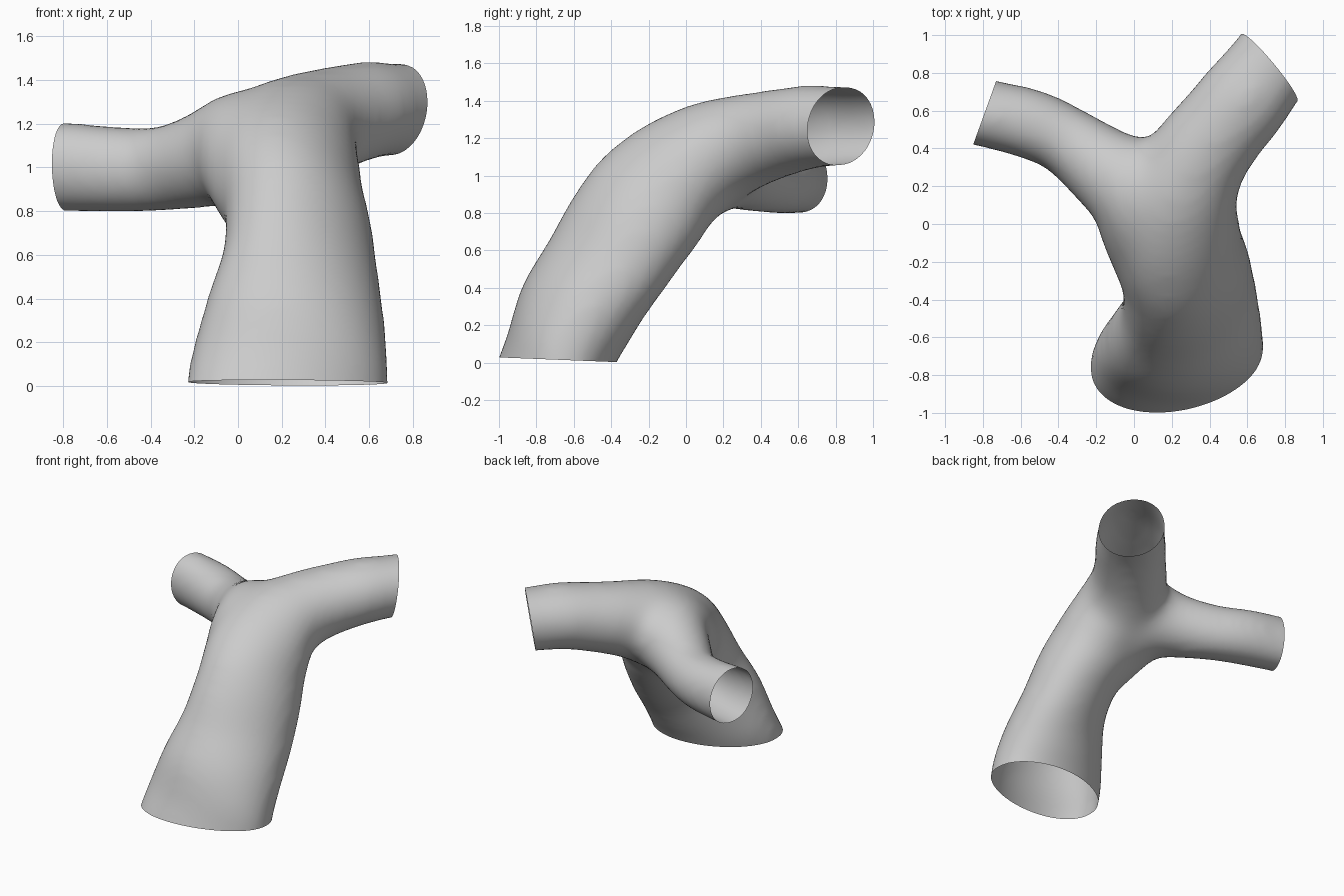
import bpy, bmesh, math
from mathutils import Vector

cube = bpy.data.objects.get("Cube")
if cube:
    bpy.data.objects.remove(cube)

SIDES, STEPS, GROW = 40, 6, 0.014


def spline(rows):
    """Smoothly interpolate rows of (x, y, z, half width, half height, roll)."""
    out = []
    for i in range(len(rows) - 1):
        a, b, c, d = (rows[min(max(i + k, 0), len(rows) - 1)] for k in (-1, 0, 1, 2))
        for s in range(STEPS):
            t = s / STEPS
            out.append([0.5 * (2 * q + (r - p) * t + (2 * p - 5 * q + 4 * r - u) * t * t
                               + (3 * q - p - 3 * r + u) * t ** 3)
                        for p, q, r, u in zip(a, b, c, d)])
    return out + [list(rows[-1])]


def add_tube(bm, rows):
    """Loft a closed elliptical tube along the rows."""
    path = spline(rows)
    rings = []
    for i, (x, y, z, w, h, roll) in enumerate(path):
        ahead, behind = path[min(i + 1, len(path) - 1)], path[max(i - 1, 0)]
        along = (Vector(ahead[:3]) - Vector(behind[:3])).normalized()
        side = along.cross(Vector((0, 0, 1))).normalized()
        up = side.cross(along)
        wide = side * math.cos(roll) - up * math.sin(roll)
        tall = side * math.sin(roll) + up * math.cos(roll)
        ring = []
        for k in range(SIDES):
            a = math.tau * k / SIDES
            ring.append(bm.verts.new(Vector((x, y, z)) + wide * math.cos(a) * (w + GROW)
                                     + tall * math.sin(a) * (h + GROW)))
        rings.append(ring)
    for r, s in zip(rings, rings[1:]):
        for k in range(SIDES):
            n = (k + 1) % SIDES
            bm.faces.new((r[k], r[n], s[n], s[k]))
    bm.faces.new(rings[0][::-1])
    bm.faces.new(rings[-1])


# Trunk with a skewed oval section, bending back into the left branch
trunk = [(0.22, -0.775, -0.25, 0.48, 0.275, 0.34), (0.23, -0.695, 0.0, 0.46, 0.275, 0.38),
         (0.26, -0.585, 0.27, 0.42, 0.3, 0.5), (0.287, -0.43, 0.52, 0.385, 0.278, 0.68),
         (0.275, -0.27, 0.765, 0.37, 0.283, 0.7), (0.23, -0.1, 0.965, 0.347, 0.289, 0.6),
         (0.23, 0.12, 1.105, 0.315, 0.28, 0.3), (0.33, 0.335, 1.185, 0.26, 0.245, 0),
         (0.46, 0.51, 1.23, 0.24, 0.224, 0), (0.58, 0.655, 1.26, 0.238, 0.214, -0.1),
         (0.715, 0.83, 1.265, 0.222, 0.201, -0.25), (0.88, 1.04, 1.27, 0.222, 0.201, -0.25)]

# Side branch sweeping out of the trunk toward the right
branch = [(0.2, -0.2, 0.87, 0.29, 0.27, 0), (0.12, 0.0, 1.02, 0.295, 0.275, 0),
          (0.015, 0.17, 1.075, 0.27, 0.265, 0), (-0.15, 0.29, 1.035, 0.215, 0.212, 0),
          (-0.36, 0.445, 0.99, 0.175, 0.185, 0), (-0.55, 0.53, 0.99, 0.178, 0.19, -0.1),
          (-0.79, 0.588, 1.0, 0.168, 0.2, -0.3), (-1.05, 0.645, 1.0, 0.168, 0.2, -0.3)]

bm = bmesh.new()
add_tube(bm, trunk)
add_tube(bm, branch)
bmesh.ops.recalc_face_normals(bm, faces=bm.faces)
mesh = bpy.data.meshes.new("forked_tube")
bm.to_mesh(mesh)
bm.free()
tube = bpy.data.objects.new("forked_tube", mesh)
bpy.context.collection.objects.link(tube)

# Fuse the tubes and soften the fork
remesh = tube.modifiers.new("fuse", 'REMESH')
remesh.mode = 'VOXEL'
remesh.voxel_size = 0.028
smooth = tube.modifiers.new("soften", 'SMOOTH')
smooth.factor = 0.5
smooth.iterations = 50
bpy.context.view_layer.objects.active = tube
tube.select_set(True)
for name in ("fuse", "soften"):
    bpy.ops.object.modifier_apply(modifier=name)

# Slice the three ends open
cuts = [((0.23, -0.68, 0.015), (0, -0.04, -1)),
        ((0.715, 0.83, 1.265), (0.77, 0.64, -0.15)),
        ((-0.79, 0.59, 1.0), (-0.94, 0.34, 0))]
bm = bmesh.new()
bm.from_mesh(tube.data)
for point, normal in cuts:
    bmesh.ops.bisect_plane(bm, geom=bm.verts[:] + bm.edges[:] + bm.faces[:],
                           plane_co=point, plane_no=normal, clear_outer=True)
bm.to_mesh(tube.data)
bm.free()

# Plain grey surface
grey = bpy.data.materials.new("light_grey")
grey.use_nodes = True
colour = (0.6, 0.6, 0.6, 1)
grey.diffuse_color = colour
grey.node_tree.nodes["Principled BSDF"].inputs["Base Color"].default_value = colour
tube.data.materials.clear()
tube.data.materials.append(grey)
bpy.ops.object.shade_smooth_by_angle(angle=math.radians(60))
